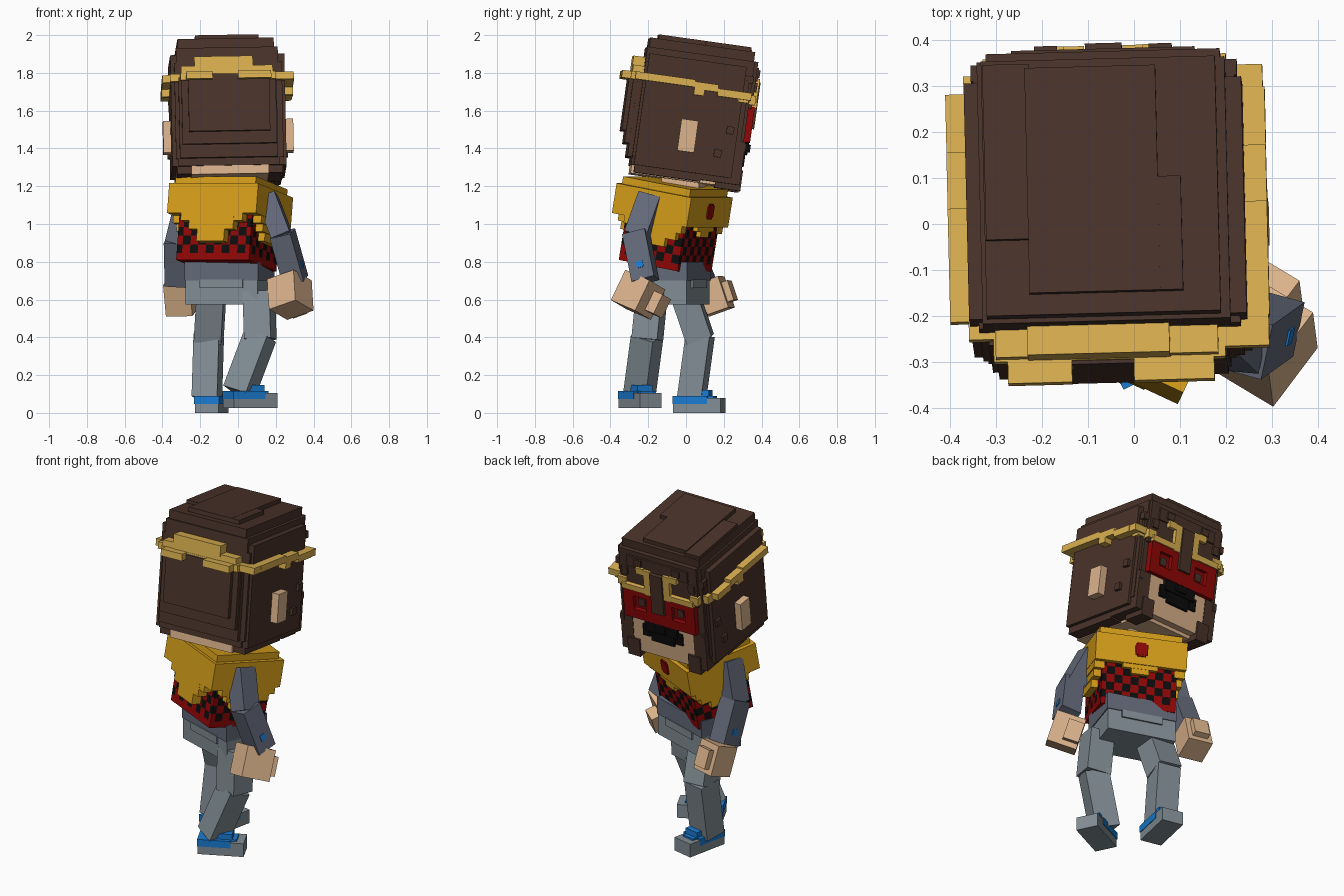
import bpy, bmesh, math
from mathutils import Matrix, Vector


def material(name, r, g, b):
    m = bpy.data.materials.new(name)
    m.diffuse_color = (r, g, b, 1)
    return m


BROWN = material("hair_brown", .068, .033, .023)
GOLD = material("pale_gold", .70, .43, .08)
YELLOW = material("cape_yellow", .67, .34, .010)
SKIN = material("skin", .71, .45, .26)
RED = material("deep_red", .28, .002, .002)
BLACK = material("black", .004, .004, .004)
SLATE = material("slate", .125, .14, .19)
GREY = material("trouser_grey", .22, .265, .295)
BLUE = material("shoe_blue", .010, .20, .64)


def finish(name, bm, frame, mats):
    bm.transform(frame)
    bmesh.ops.recalc_face_normals(bm, faces=bm.faces)
    me = bpy.data.meshes.new(name)
    bm.to_mesh(me)
    bm.free()
    for m in mats:
        me.materials.append(m)
    ob = bpy.data.objects.new(name, me)
    bpy.context.collection.objects.link(ob)
    return ob


def add_box(bm, x0, x1, y0, y1, z0, z1):
    m = (Matrix.Translation(((x0 + x1) / 2, (y0 + y1) / 2, (z0 + z1) / 2))
         @ Matrix.Diagonal((x1 - x0, y1 - y0, z1 - z0, 1)))
    bmesh.ops.create_cube(bm, size=1, matrix=m)


def blocks(name, mat, frame, spans, mirror=True):
    """Boxes given as x0,x1,y0,y1,z0,z1; those lying right of centre are mirrored."""
    bm = bmesh.new()
    for x0, x1, *yz in spans:
        add_box(bm, x0, x1, *yz)
        if x0 > 0 and mirror:
            add_box(bm, -x1, -x0, *yz)
    return finish(name, bm, frame, [mat])


def frame_at(loc, rx=0, ry=0, rz=0):
    r = [Matrix.Rotation(math.radians(a), 4, ax) for a, ax in ((rz, 'Z'), (ry, 'Y'), (rx, 'X'))]
    return Matrix.Translation(loc) @ r[0] @ r[1] @ r[2]


def limb(name, mat, p, q, w, d, yaw):
    """Box running from p to q; returns its frame, z along the limb, and its length."""
    p, q = Vector(p), Vector(q)
    z = (p - q).normalized()
    a = math.radians(yaw)
    x = Vector((math.cos(a), math.sin(a), 0))
    x = (x - z * x.dot(z)).normalized()
    y = z.cross(x)
    f = Matrix((x, y, z)).transposed().to_4x4()
    f.translation = q
    n = (p - q).length
    blocks(name, mat, f, [(-w / 2, w / 2, -d / 2, d / 2, 0, n)])
    return f, n


# ---- Head, tipped slightly towards the face (+y) ----
H = frame_at((-.055, .02, 1.6), -8, -1, 1.5)
blocks("hair", BROWN, H, [
    (-.17, .115, -.22, .275, .33, .375),       # crown steps
    (-.17, .165, -.22, .03, .33, .374),
    (-.262, -.16, -.10, .285, .33, .368),
    (-.265, .245, -.265, .295, .28, .35),
    (-.275, .265, -.275, .30, -.33, .30),      # skull
    (-.305, .30, -.26, .26, -.33, .265),
    (-.285, .285, -.275, .285, -.29, .22),
    (-.265, .255, -.30, 0, -.29, .14),         # back layers
    (-.25, .25, -.325, 0, -.22, .14),
    (-.215, .215, -.348, 0, -.155, .15),
    (-.255, .255, .25, .318, .05, .30),        # forehead
    (-.20, .20, .25, .328, .20, .27),
    (-.04, .04, .30, .35, -.05, .20),          # nose ridge
    (.20, .28, .05, .31, -.36, -.13),          # side beard
    (.16, .24, .18, .318, -.39, -.28),
    (.205, .28, -.255, .10, -.37, -.30),       # lower back locks
])
blocks("hair_tufts", BROWN, H, [
    (.295, .318, .20, .24, -.10, -.06), (.295, .318, .15, .19, -.23, -.19),
    (.255, .29, .27, .305, .18, .22), (.255, .28, .28, .315, -.18, -.14),
    (.10, .15, .31, .338, .22, .26), (.20, .24, .28, .330, .14, .19),
])
blocks("face_skin", SKIN, H, [
    (-.205, .205, -.27, .26, -.375, -.28),     # jaw
    (-.20, .20, .25, .307, -.355, -.10),       # cheeks
])
blocks("ears", SKIN, H, [(.295, .345, -.045, .045, -.225, -.055)])
# mask framing two square eye openings
blocks("mask", RED, H, [
    (-.235, .235, .29, .334, .015, .062),
    (-.235, .235, .29, .334, -.128, -.07),
    (-.085, .085, .29, .334, -.07, .015),
    (.17, .235, .29, .334, -.07, .015),
])
blocks("eye_recess", RED, H, [(.085, .17, .29, .310, -.07, .015)])
blocks("eyes", BROWN, H, [(.107, .148, .305, .316, -.052, -.005)])
blocks("moustache_and_goatee", BLACK, H, [
    (-.105, .105, .30, .332, -.19, -.13),
    (.085, .13, .30, .320, -.235, -.165),
    (-.075, .075, .30, .322, -.255, -.17),
    (-.035, .035, .30, .345, -.175, -.135),
])
# golden headband with stepped sides and forehead scrolls
blocks("headband", GOLD, H, [
    (.295, .348, -.25, 0, .12, .16), (.295, .348, 0, .055, .08, .15),
    (.295, .348, .055, .125, .11, .15), (.295, .348, .125, .255, .09, .13),
    (.25, .308, .24, .295, .075, .125),
    (.25, .308, -.29, -.22, .12, .16),
    (-.255, .25, -.340, -.27, .12, .16),
    (-.18, .13, -.338, -.26, .15, .245),
    (-.25, .235, -.335, -.26, .15, .195),
    (-.225, -.085, -.388, -.33, .12, .16), (.05, .225, -.388, -.33, .12, .16),
], mirror=False)
blocks("headband_left_side", GOLD, H @ Matrix.Diagonal((-1, 1, 1, 1)), [
    (.295, .348, -.25, 0, .12, .16), (.295, .348, 0, .055, .08, .15),
    (.295, .348, .055, .125, .11, .15), (.295, .348, .125, .255, .09, .13),
    (.25, .308, .24, .295, .075, .125), (.25, .308, -.29, -.22, .12, .16),
], mirror=False)
blocks("headband_scrolls", GOLD, H, [
    (.08, .235, .31, .343, .055, .09), (.21, .265, .28, .332, .07, .12),
    (.042, .085, .31, .343, .05, .21), (.085, .135, .31, .343, .175, .215),
])
blocks("headband_corner", GOLD, H, [(.25, .346, -.318, -.20, .12, .16),
                                    (.25, .344, .20, .305, .09, .13)], mirror=False)
blocks("neck", SKIN, frame_at((-.05, -.01, 1.2), rz=-10), [(-.12, .12, -.10, .10, -.05, .06)])

# ---- Torso, turned and leaning forward ----
T = frame_at((-.048, -.085, 1.0), -10, 0, -25)
cell = .046
bm = bmesh.new()
add_box(bm, -.215, .21, -.165, .184, -.222, .10)
for axis in range(3):
    for i in range(-5, 6):
        no = Vector([float(k == axis) for k in range(3)])
        bmesh.ops.bisect_plane(bm, geom=bm.verts[:] + bm.edges[:] + bm.faces[:],
                               plane_co=no * i * cell, plane_no=no)
bm.normal_update()
for f in bm.faces:                              # checked cloth with a plain hem
    c = f.calc_center_median() - f.normal * .01
    check = sum(math.floor(v / cell) for v in c) % 2
    f.material_index = check if c.z > -4 * cell else 0
finish("checked_shirt", bm, T, [RED, BLACK])
blocks("cape", YELLOW, T, [
    (-.235, .235, -.205, .195, .15, .22),
    (-.26, .26, -.225, .218, .02, .18),
    (-.13, .13, -.222, -.15, -.065, .05),      # back point
    (-.08, .08, -.220, -.15, -.13, .05),
    (-.18, .18, -.221, -.15, -.02, .05),
    (-.10, .10, .15, .212, -.005, .05),        # front point
    (-.05, .05, .15, .210, -.035, .05),
    (.20, .258, -.15, .19, -.02, .05),         # side drapes
    (.20, .252, -.11, .16, -.06, .05),
    (.20, .248, -.07, .10, -.105, .05),
])
blocks("chest_badge", RED, T, [(-.035, .035, .21, .226, .075, .135),
                               (-.025, .025, .21, .225, .065, .145)])

# ---- Hips ----
P = frame_at((-.045, -.065, 0), rz=-18)
blocks("belt", SLATE, P, [(-.205, .205, -.14, .14, .70, .80)])
blocks("hips", GREY, P, [(-.20, .20, -.135, .135, .575, .705),
                         (-.12, .12, -.145, .145, .66, .705)])

# ---- Legs and shoes ----
legs = {
    "right": ((.11, -.18, .64), (.118, -.205, .39), (.005, -.245, .11), -22, (.062, -.245, .025), -64),
    "left": ((-.14, -.01, .64), (-.155, .075, .39), (-.165, .03, .08), -12, (-.14, .067, .0), -12),
}
for side, (hip, knee, ankle, yaw, foot, toe) in legs.items():
    limb(side + "_thigh", GREY, hip, knee, .145, .14, yaw * .6)
    limb(side + "_shin", GREY, Vector(knee) + Vector((0, 0, .02)), ankle, .138, .13, yaw)
    F = frame_at(foot, rz=toe)
    blocks(side + "_shoe_sole", GREY, F, [(-.064, .064, -.125, .132, 0, .05),
                                          (-.064, .064, .06, .132, .04, .08)])
    blocks(side + "_shoe_upper", BLUE, F, [(-.067, .067, -.127, .06, .048, .09),
                                           (-.04, .04, .04, .09, .05, .09),
                                           (-.045, .045, -.02, .065, .08, .122)])

# ---- Arms and hands ----
arms = {
    "right": (1, (.155, -.19, 1.14), (.235, -.265, .93), (.305, -.215, .70),
              (.272, -.215, .705), (.282, -.292, .545), .17, -37, -.085, .06),
    "left": (-1, (-.265, -.03, 1.14), (-.325, -.01, .90), (-.32, .09, .69),
             (-.31, .12, .70), (-.295, .175, .535), .145, -14, -.045, .035),
}
for side, (s, shoulder, elbow, wrist, h0, h1, w, yaw, tx, out) in arms.items():
    limb(side + "_upper_arm", SLATE, shoulder, elbow, .105, .12, -12)
    A, n = limb(side + "_forearm", SLATE, Vector(elbow) + Vector((0, 0, .02)), wrist, .115, .125, -12)
    blocks(side + "_cuff_button", BLUE, A @ Matrix.Translation((s * .056, 0, n * .3)),
           [(-.006, .006, -.018, .018, -.018, .018)])
    G, n = limb(side + "_hand", SKIN, h0, h1, w, w, yaw)
    blocks(side + "_thumb", SKIN, G, [(tx, tx + .09, w / 2 - .01, w / 2 + out, .03, n * .8)])
